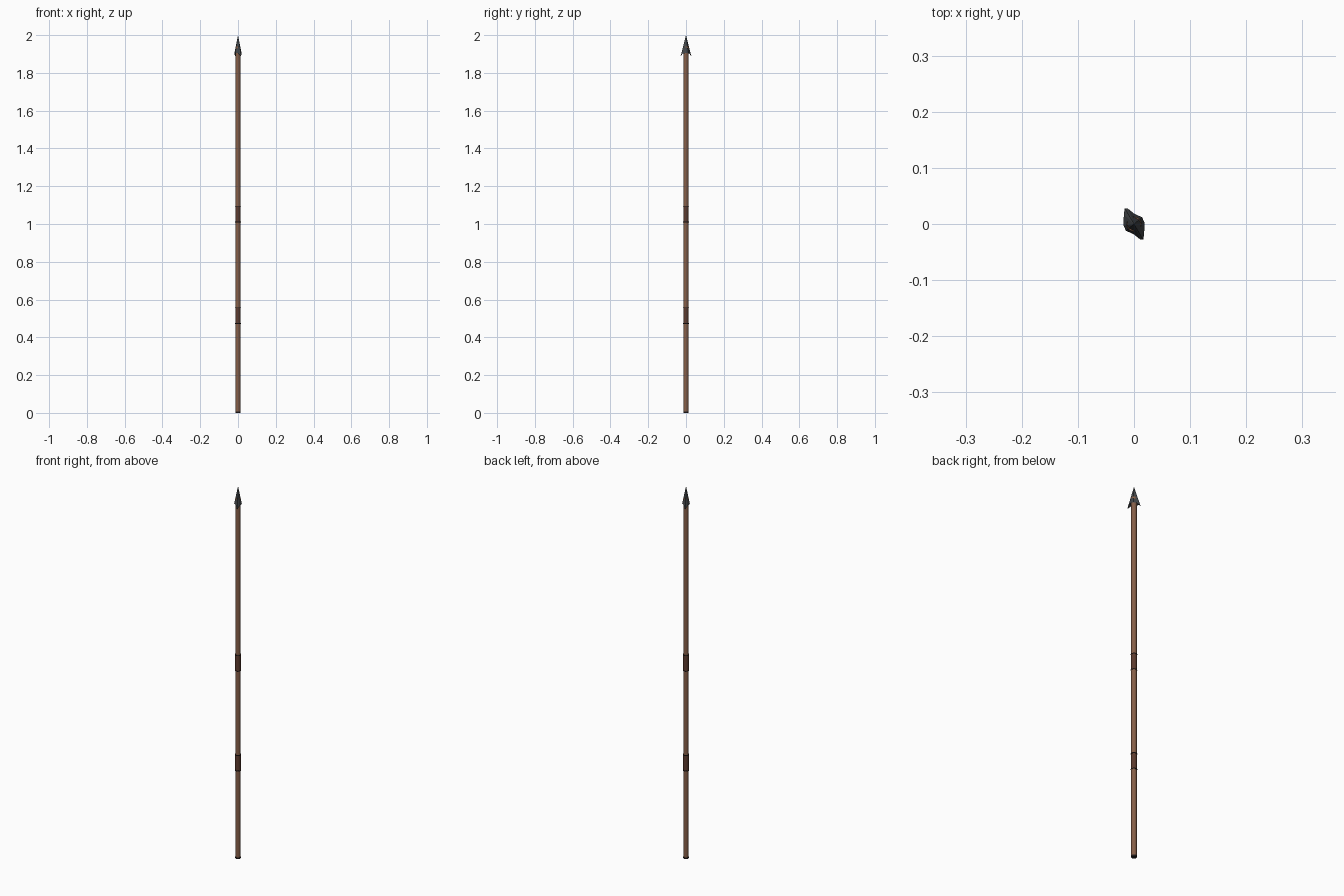
import bpy, bmesh, math

if "Cube" in bpy.data.objects:
    bpy.data.objects.remove(bpy.data.objects["Cube"])


def material(name, rgb):
    m = bpy.data.materials.new(name)
    m.diffuse_color = (*rgb, 1)
    m.use_nodes = True
    m.node_tree.nodes["Principled BSDF"].inputs["Base Color"].default_value = m.diffuse_color
    return m


wood = material("wood", (0.24, 0.115, 0.065))
leather = material("leather", (0.11, 0.045, 0.028))
iron = material("iron", (0.055, 0.06, 0.065))
dark = material("dark_cord", (0.02, 0.015, 0.015))


def rod(name, radius, z0, z1, mat, sides=12):
    bpy.ops.mesh.primitive_cylinder_add(vertices=sides, radius=radius, depth=z1 - z0,
                                        location=(0, 0, (z0 + z1) / 2))
    o = bpy.context.object
    o.name = name
    o.data.materials.append(mat)
    bpy.ops.object.shade_smooth_by_angle(angle=math.radians(40))
    return o


# Shaft and dark butt end
rod("shaft", 0.0133, 0.004, 1.94, wood)
rod("butt_cap", 0.0136, 0, 0.008, dark)

# Two leather grips, each with a cord ring at both ends
for label, z0, z1 in (("lower", 0.473, 0.557), ("upper", 1.010, 1.094)):
    rod(label + "_grip", 0.0138, z0, z1, leather)
    for i, z in enumerate((z0, z1)):
        bpy.ops.mesh.primitive_torus_add(major_radius=0.0135, minor_radius=0.0024,
                                         major_segments=16, minor_segments=6, location=(0, 0, z))
        ring = bpy.context.object
        ring.name = f"{label}_cord_{i + 1}"
        ring.data.materials.append(dark)

# Spear head: faceted cone with two swept-back barbs, half outline turned by 180 degrees
half = [(0.0185, 0.003, 1.906), (0.0145, 0.012, 1.906), (0.001, 0.018, 1.906),
        (-0.011, 0.0275, 1.892), (-0.0165, 0.028, 1.890), (-0.0182, 0.017, 1.902)]
outline = half + [(-x, -y, z) for x, y, z in half]
bm = bmesh.new()
tip = bm.verts.new((0, 0, 2.0))
outer = [bm.verts.new(p) for p in outline]
inner = []
for x, y, z in outline:
    r = math.hypot(x, y)
    inner.append(bm.verts.new((x / r * 0.0125, y / r * 0.0125, 1.912)))
n = len(outer)
for i in range(n):
    j = (i + 1) % n
    bm.faces.new((outer[i], outer[j], tip))
    bm.faces.new((inner[i], inner[j], outer[j], outer[i]))
bm.faces.new(inner[::-1])
bmesh.ops.recalc_face_normals(bm, faces=bm.faces)
mesh = bpy.data.meshes.new("spear_head")
bm.to_mesh(mesh)
bm.free()
mesh.materials.append(iron)
bpy.context.collection.objects.link(bpy.data.objects.new("spear_head", mesh))
